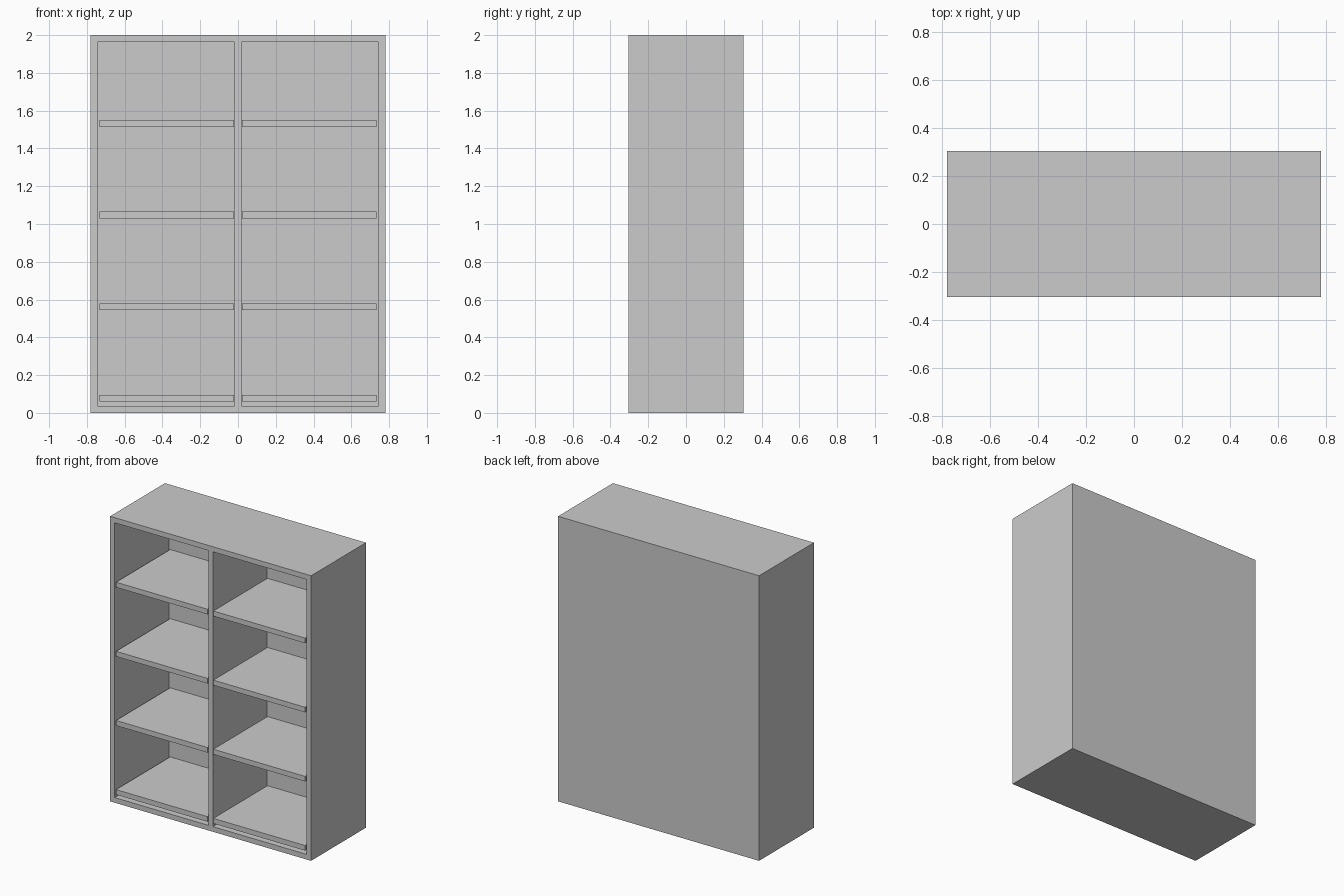
import bpy

if "Cube" in bpy.data.objects:
    bpy.data.objects.remove(bpy.data.objects["Cube"])

W, D, H = 1.56, 0.608, 2.0   # overall size
T = 0.036                    # board thickness
BACK = 0.008                 # thin back panel


def box(name, x, y, z):
    """Box from (min, max) ranges on each axis."""
    bpy.ops.mesh.primitive_cube_add(size=1)
    ob = bpy.context.object
    ob.name = ob.data.name = name
    for v in ob.data.vertices:
        v.co = [r[0] if c < 0 else r[1] for c, r in zip(v.co, (x, y, z))]
    return ob


def span(side, near, far):
    """Mirror an x range to the left (-1) or right (1) side."""
    return tuple(sorted((side * near, side * far)))


# Cabinet carcass: one solid body with two open bays
carcass = box("cabinet_carcass", (-W / 2, W / 2), (-D / 2, D / 2), (0, H))
for side, label in ((-1, "left"), (1, "right")):
    bay = box(f"{label}_bay_cutter", span(side, T / 2, W / 2 - T),
              (-D / 2 - 0.1, D / 2 - BACK), (T, H - T))
    mod = carcass.modifiers.new(f"{label}_bay", 'BOOLEAN')
    mod.operation = 'DIFFERENCE'
    mod.solver = 'EXACT'
    mod.object = bay
    bpy.ops.object.select_all(action='DESELECT')
    bpy.context.view_layer.objects.active = carcass
    carcass.select_set(True)
    bpy.ops.object.modifier_apply(modifier=mod.name)
    bpy.data.objects.remove(bay)

# Shelves: four evenly spaced per bay, with a small gap at the ends
for side, label in ((-1, "left"), (1, "right")):
    for i in range(4):
        z = 0.077 + 0.485 * i
        box(f"{label}_shelf_{i + 1}", span(side, 0.022, 0.734),
            (-D / 2, D / 2 - BACK), (z - T / 2, z + T / 2))
